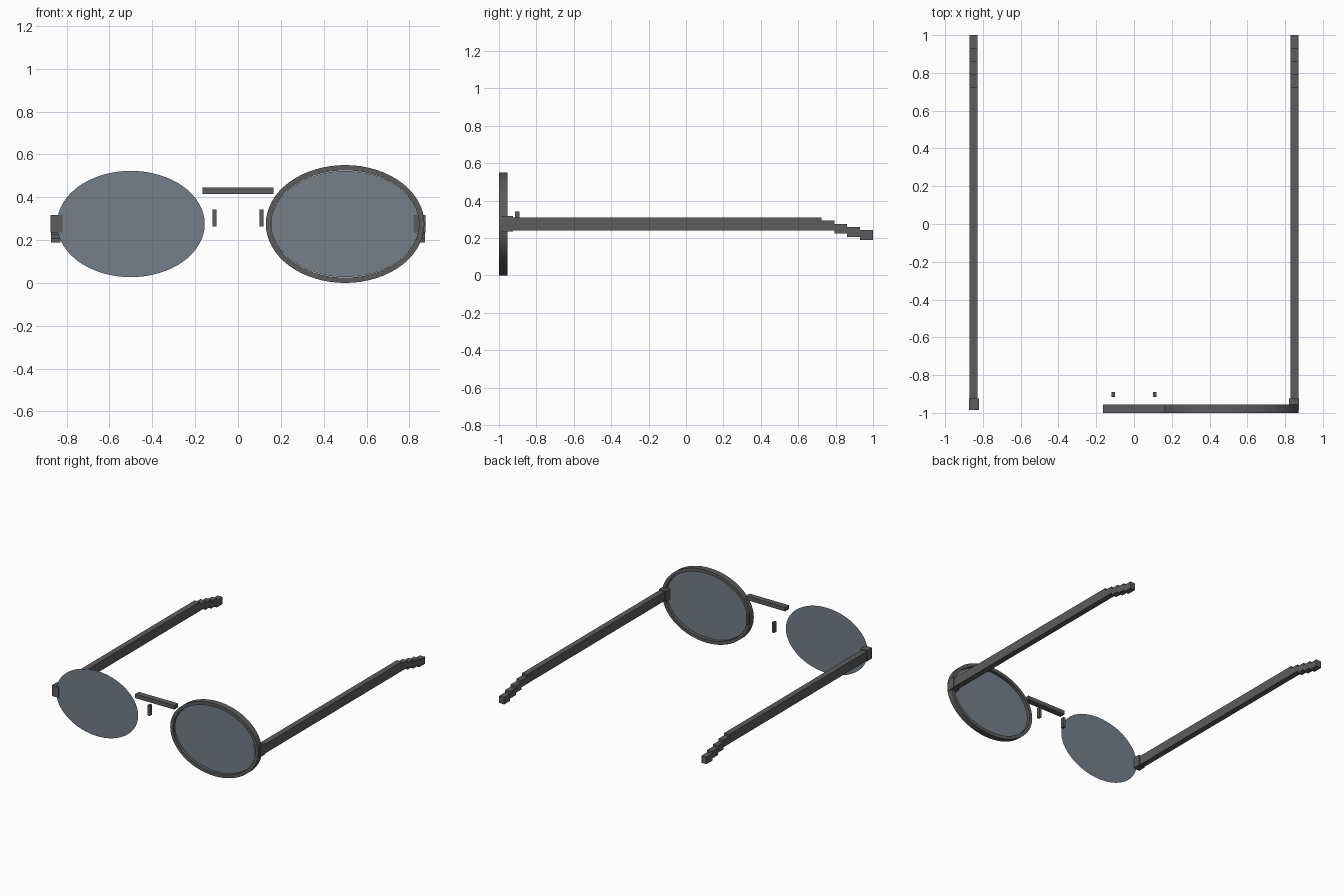
import bpy
import bmesh
from math import sin, cos, pi, radians

cube = bpy.data.objects.get("Cube")
if cube:
    bpy.data.objects.remove(cube, do_unlink=True)


def make_material(name, colour, alpha=1.0):
    mat = bpy.data.materials.new(name)
    mat.use_nodes = True
    mat.diffuse_color = (*colour, alpha)
    bsdf = mat.node_tree.nodes["Principled BSDF"]
    bsdf.inputs["Base Color"].default_value = (*colour, 1.0)
    bsdf.inputs["Alpha"].default_value = alpha
    return mat


FRAME = make_material("dark grey frame", (0.107, 0.107, 0.107))
LENS = make_material("blue grey lens", (0.18, 0.21, 0.25), 0.88)

SEGMENTS = 64
EYE_X, EYE_Z = 0.5, 0.275
FRONT, BACK = -1.0, -0.955


def add_object(name, bm, mat):
    bmesh.ops.recalc_face_normals(bm, faces=bm.faces)
    mesh = bpy.data.meshes.new(name)
    bm.to_mesh(mesh)
    bm.free()
    mesh.materials.append(mat)
    obj = bpy.data.objects.new(name, mesh)
    bpy.context.collection.objects.link(obj)
    return obj


def add_box(bm, x, y, z):
    """Box between the (low, high) pairs on each axis."""
    verts = bmesh.ops.create_cube(bm, size=1)["verts"]
    for v in verts:
        v.co = [(lo + hi) / 2 + c * (hi - lo) for c, (lo, hi) in zip(v.co, (x, y, z))]


def box(name, x, y, z):
    bm = bmesh.new()
    add_box(bm, x, y, z)
    return add_object(name, bm, FRAME)


def ellipse(bm, x, y, rx, rz):
    angles = [2 * pi * i / SEGMENTS for i in range(SEGMENTS)]
    return [bm.verts.new((x + rx * cos(a), y, EYE_Z + rz * sin(a))) for a in angles]


# Left rim: an oval band of rectangular section
bm = bmesh.new()
rings = [ellipse(bm, EYE_X, y, rx, rz) for y, rx, rz in (
    (FRONT, 0.37, 0.275), (BACK, 0.37, 0.275), (BACK, 0.345, 0.25), (FRONT, 0.345, 0.25))]
for k, ring in enumerate(rings):
    after = rings[(k + 1) % len(rings)]
    for i in range(SEGMENTS):
        j = (i + 1) % SEGMENTS
        bm.faces.new((ring[i], ring[j], after[j], after[i]))
rim = add_object("left_rim", bm, FRAME)
bpy.context.view_layer.objects.active = rim
rim.select_set(True)
bpy.ops.object.shade_smooth_by_angle(angle=radians(30))
rim.select_set(False)

# Bridge over the nose
box("bridge", (-0.165, 0.165), (FRONT, BACK), (0.415, 0.445))

for side, sign in (("left", 1), ("right", -1)):
    def span(inner, outer):
        return tuple(sorted((sign * inner, sign * outer)))

    # Thin flat lens
    bm = bmesh.new()
    bm.faces.new(ellipse(bm, sign * EYE_X, -0.978, 0.345, 0.248))
    add_object(side + "_lens", bm, LENS)

    # Nose pad and hinge
    box(side + "_nose_pad", span(0.101, 0.119), (-0.915, -0.89), (0.263, 0.342))
    box(side + "_hinge", span(0.82, 0.874), (-0.985, -0.925), (0.235, 0.318))

    # Straight temple arm
    box(side + "_temple", span(0.829, 0.872), (-0.955, 0.725), (0.24, 0.31))

    # Ear tip stepping down behind the ear
    bm = bmesh.new()
    for i in range(4):
        start, low = 0.725 + 0.068 * i, 0.24 - 0.017 * i
        end = 1.0 if i == 3 else start + 0.068
        add_box(bm, span(0.829, 0.872), (start, end), (low, low + 0.053))
    add_object(side + "_ear_tip", bm, FRAME)
